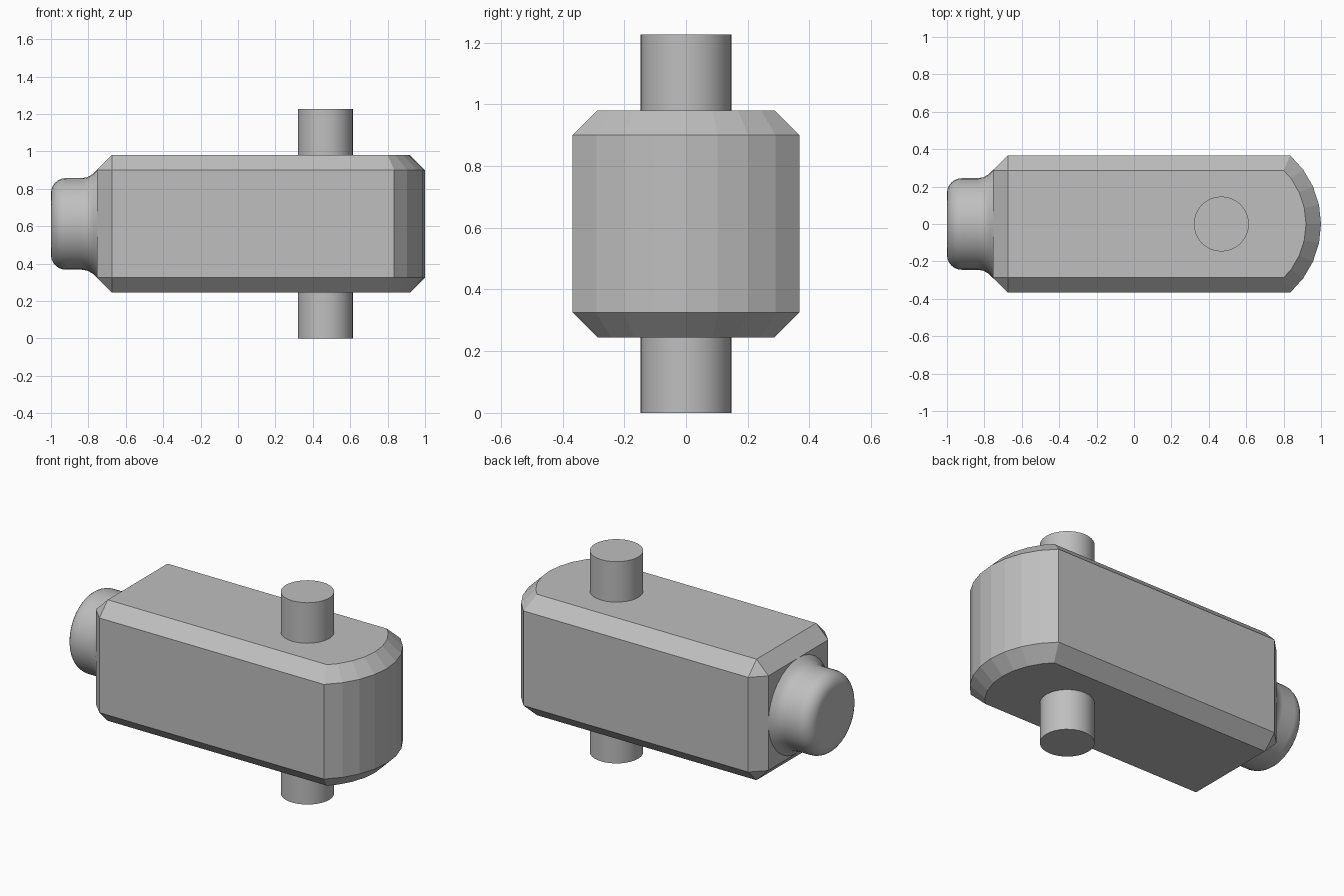
import bpy, bmesh, math
from mathutils import Matrix

cube = bpy.data.objects.get("Cube")
if cube:
    bpy.data.objects.remove(cube)

grey = bpy.data.materials.new("grey_metal")
grey.use_nodes = True
colour = (0.52, 0.52, 0.52, 1)
grey.diffuse_color = colour
grey.node_tree.nodes["Principled BSDF"].inputs["Base Color"].default_value = colour

BOTTOM, TOP = 0.245, 0.98
MID = (BOTTOM + TOP) / 2
BACK, HALF_WIDTH, CHAMFER = -0.755, 0.367, 0.08


def finish(name, bm, smooth):
    bmesh.ops.recalc_face_normals(bm, faces=bm.faces[:])
    mesh = bpy.data.meshes.new(name)
    bm.to_mesh(mesh)
    bm.free()
    mesh.materials.append(grey)
    obj = bpy.data.objects.new(name, mesh)
    bpy.context.collection.objects.link(obj)
    if smooth:
        bpy.ops.object.select_all(action='DESELECT')
        obj.select_set(True)
        bpy.context.view_layer.objects.active = obj
        bpy.ops.object.shade_smooth_by_angle(angle=math.radians(35))
    return obj


# Body: block with a faceted rounded nose, chamfered on all rims and rear corners
radius = 0.491
centre = 1 - radius
half_angle = math.asin(HALF_WIDTH / radius)
outline = [(BACK, HALF_WIDTH), (BACK, -HALF_WIDTH)]
for i in range(9):
    a = half_angle * (i / 4 - 1)
    outline.append((centre + radius * math.cos(a), radius * math.sin(a)))

bm = bmesh.new()
base = bm.faces.new([bm.verts.new((x, y, BOTTOM)) for x, y in outline])
geom = bmesh.ops.extrude_face_region(bm, geom=[base])["geom"]
bmesh.ops.translate(bm, vec=(0, 0, TOP - BOTTOM),
                    verts=[g for g in geom if isinstance(g, bmesh.types.BMVert)])
bmesh.ops.recalc_face_normals(bm, faces=bm.faces[:])


def is_chamfered(edge):
    a, b = (v.co for v in edge.verts)
    return abs(a.z - b.z) < 0.01 or a.x < BACK + 0.01


bmesh.ops.bevel(bm, geom=[e for e in bm.edges if is_chamfered(e)], offset=CHAMFER,
                offset_type='OFFSET', segments=1, affect='EDGES', clamp_overlap=False)
finish("body", bm, False)

# Pin: one cylinder passing vertically through the body
height = 1.226
bm = bmesh.new()
bmesh.ops.create_cone(bm, cap_ends=True, segments=32, radius1=0.147, radius2=0.147,
                      depth=height, matrix=Matrix.Translation((0.467, 0, height / 2)))
finish("cross_pin", bm, True)

# Rear knob: lathed profile with a rounded rim and a flared root
rim, knob_radius = 0.08, 0.245
profile = [(-1, 0)]
for i in range(7):
    a = math.pi / 2 * i / 6
    profile.append((-1 + rim - rim * math.cos(a), knob_radius - rim + rim * math.sin(a)))
profile += [(-0.835, 0.245), (-0.805, 0.25), (-0.777, 0.266), (-0.755, 0.288), (-0.735, 0.306)]

bm = bmesh.new()
verts = [bm.verts.new((x, 0, MID + r)) for x, r in profile]
edges = [bm.edges.new(pair) for pair in zip(verts, verts[1:])]
bmesh.ops.spin(bm, geom=verts + edges, cent=(0, 0, MID), axis=(1, 0, 0),
               angle=math.tau, steps=32, use_duplicate=False)
bmesh.ops.remove_doubles(bm, verts=bm.verts[:], dist=0.0005)
finish("rear_knob", bm, True)
